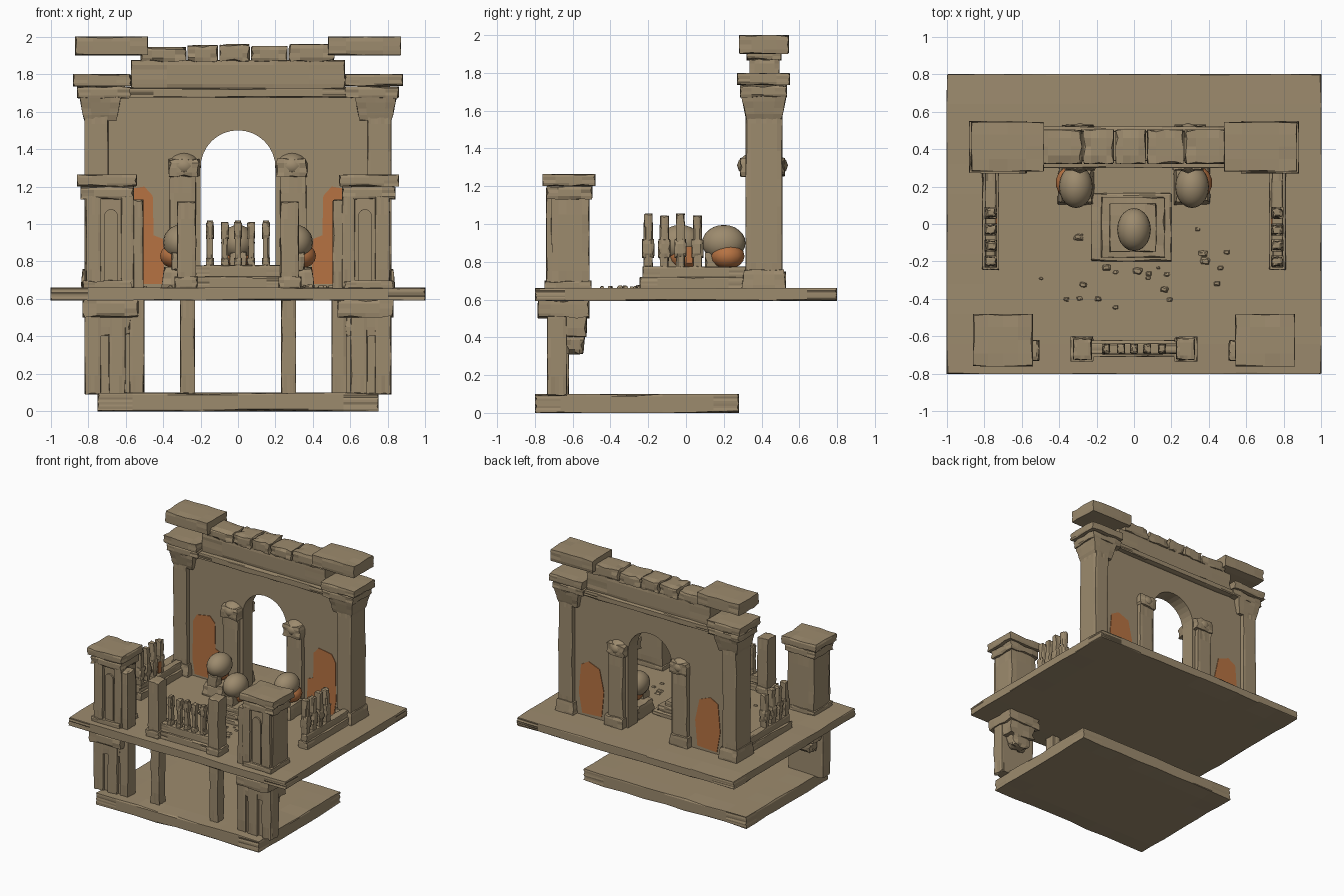
import bpy, bmesh, math, random
from mathutils import Vector, Matrix

random.seed(7)

def material(name, rgb):
    m = bpy.data.materials.new(name)
    m.diffuse_color = (*rgb, 1)
    return m

STONE = material("weathered_stone", (0.335, 0.257, 0.155))
RUST = material("rust_orange", (0.47, 0.17, 0.055))

def finish(bm, name, mat):
    bmesh.ops.recalc_face_normals(bm, faces=bm.faces)
    me = bpy.data.meshes.new(name)
    bm.to_mesh(me)
    bm.free()
    me.materials.append(mat)
    ob = bpy.data.objects.new(name, me)
    bpy.context.collection.objects.link(ob)
    return ob

def block(name, x, y, z, chip=0.008, cuts=3, flare=(1, 1), mat=STONE):
    """Stone block between ranges, edges chipped inward, flare = bottom/top widening."""
    bm = bmesh.new()
    bmesh.ops.create_cube(bm, size=1)
    if cuts:
        bmesh.ops.subdivide_edges(bm, edges=bm.edges[:], cuts=cuts, use_grid_fill=True)
    c = Vector([(a[0] + a[1]) / 2 for a in (x, y, z)])
    s = Vector([abs(a[1] - a[0]) for a in (x, y, z)])
    for v in bm.verts:
        on = [abs(abs(k) - 0.5) < 1e-4 for k in v.co]
        f = flare[0] + (flare[1] - flare[0]) * (v.co.z + 0.5)
        p = Vector((v.co.x * s.x * f, v.co.y * s.y * f, v.co.z * s.z))
        if sum(on) >= 2:
            for i in range(3):
                if on[i]:
                    amt = random.random() ** 2 * min(chip, s[i] * 0.2)
                    p[i] -= math.copysign(amt, p[i])
        v.co = p + c
    return finish(bm, name, mat)

def ball(name, c, r, mat=STONE, seg=20, rings=12):
    bm = bmesh.new()
    bmesh.ops.create_uvsphere(bm, u_segments=seg, v_segments=rings, radius=1,
                              matrix=Matrix.Translation(c) @ Matrix.Diagonal((*r, 1)))
    ob = finish(bm, name, mat)
    ob.data.polygons.foreach_set("use_smooth", [True] * len(ob.data.polygons))
    return ob

def plate(name, pts, y0, y1, mat):
    """Extrude an x-z outline from y0 to y1."""
    bm = bmesh.new()
    f = bm.faces.new([bm.verts.new((px, y0, pz)) for px, pz in pts])
    g = bmesh.ops.extrude_face_region(bm, geom=[f])["geom"]
    for v in g:
        if isinstance(v, bmesh.types.BMVert):
            v.co.y = y1
    return finish(bm, name, mat)

def mx(s, a, b):
    return tuple(sorted((s * a, s * b)))

# Slabs
block("base_slab", (-0.75, 0.75), (-0.8, 0.28), (0, 0.1), 0.01, 7)
block("terrace_slab", (-1, 1), (-0.8, 0.8), (0.592, 0.662), 0.009, 9)

# Back wall with arched opening
arc = [(-0.2 * math.cos(math.pi * i / 16), 1.3 + 0.2 * math.sin(math.pi * i / 16)) for i in range(17)]
plate("arched_wall", [(-0.74, 0.65), (-0.2, 0.65)] + arc + [(0.2, 0.65), (0.74, 0.65), (0.74, 1.7), (-0.74, 1.7)],
      0.35, 0.475, STONE)
# Entablature and broken parapet blocks
block("cornice", (-0.6, 0.6), (0.3, 0.52), (1.675, 1.725), 0.012, 7)
block("frieze", (-0.57, 0.57), (0.335, 0.495), (1.72, 1.875), 0.008, 5)
xs = [-0.52, -0.27, -0.1, 0.07, 0.27, 0.52]
for a, b in zip(xs, xs[1:]):
    block("parapet_block", (a, b - 0.006), (0.32, 0.505), (1.865, 1.945 + random.random() * 0.02), 0.015)

for s in (-1, 1):
    # Back corner columns
    block("back_column", mx(s, 0.69, 0.82), (0.315, 0.51), (0.65, 1.68), 0.008, 6)
    block("back_column_foot", mx(s, 0.67, 0.835), (0.30, 0.525), (0.65, 0.76), 0.008, 3, (1.06, 0.94))
    block("back_capital_flare", mx(s, 0.64, 0.83), (0.31, 0.515), (1.55, 1.68), 0.008, 3, (0.92, 1.18))
    block("back_capital_lower", mx(s, 0.57, 0.86), (0.285, 0.535), (1.67, 1.735), 0.012)
    block("back_capital_upper", mx(s, 0.57, 0.88), (0.27, 0.55), (1.735, 1.80), 0.01)
    block("top_block", mx(s, 0.48, 0.87), (0.28, 0.545), (1.9, 2.0), 0.008)
    # Arch side columns with rounded capitals
    block("arch_column", mx(s, 0.225, 0.365), (0.315, 0.51), (0.65, 1.27), 0.008, 5)
    block("arch_column_foot", mx(s, 0.215, 0.385), (0.30, 0.53), (0.65, 0.75), 0.01)
    ball("arch_capital", (s * 0.288, 0.405, 1.31), (0.092, 0.135, 0.075), STONE, 12, 8)
    block("arch_capital_block", mx(s, 0.205, 0.37), (0.285, 0.525), (1.25, 1.35), 0.014)
    # Rust patches on both wall faces
    patch = [(0.39, 0.68), (0.64, 0.68), (0.66, 0.8), (0.655, 1.12), (0.62, 1.18), (0.5, 1.2),
             (0.455, 1.15), (0.45, 0.94), (0.4, 0.92)]
    plate("front_rust_patch", [(s * a, b) for a, b in patch], 0.345, 0.351, RUST)
    back = [(0.44, 0.69), (0.62, 0.68), (0.65, 0.85), (0.63, 1.08), (0.56, 1.12), (0.46, 1.08), (0.42, 0.9)]
    plate("back_rust_patch", [(s * a, b) for a, b in back], 0.474, 0.48, RUST)

    # Front pillars with recessed niche panels
    block("front_pillar", mx(s, 0.575, 0.82), (-0.715, -0.51), (0.65, 1.15), 0.008, 4)
    block("front_pillar_foot", mx(s, 0.565, 0.83), (-0.75, -0.5), (0.65, 0.70), 0.01)
    for a, b in ((0.555, 0.625), (0.73, 0.81)):
        block("pillar_frame_strip", mx(s, a, b), (-0.74, -0.69), (0.66, 1.15), 0.007, 4)
    niche = [(0.64, 0.69), (0.715, 0.69), (0.715, 1.04)] + \
            [(0.6775 + 0.0375 * math.cos(t * math.pi / 6), 1.04 + 0.04 * math.sin(t * math.pi / 6)) for t in range(1, 6)] + \
            [(0.64, 1.04)]
    plate("niche_panel", [(s * a, b) for a, b in niche], -0.728, -0.71, STONE)
    block("pillar_side_strip", mx(s, 0.505, 0.58), (-0.73, -0.62), (0.65, 1.13), 0.01, 4)
    block("pillar_cap_lower", mx(s, 0.555, 0.84), (-0.74, -0.495), (1.13, 1.2), 0.014)
    block("pillar_cap_upper", mx(s, 0.54, 0.86), (-0.76, -0.48), (1.2, 1.265), 0.01)

    # Supports below the terrace
    block("lower_pier_outer", mx(s, 0.73, 0.82), (-0.735, -0.63), (0.09, 0.6), 0.01, 4)
    block("lower_pier_middle", mx(s, 0.6, 0.69), (-0.735, -0.63), (0.09, 0.6), 0.008, 4)
    block("lower_pier_inner", mx(s, 0.5, 0.58), (-0.73, -0.63), (0.09, 0.6), 0.008, 4)
    block("lower_pier_panel", mx(s, 0.52, 0.80), (-0.71, -0.63), (0.09, 0.6), 0, 0)
    block("corbel", mx(s, 0.57, 0.81), (-0.73, -0.525), (0.4, 0.6), 0.02)
    block("corbel_scroll", mx(s, 0.6, 0.78), (-0.64, -0.535), (0.31, 0.41), 0.02, 3, (0.85, 1))
    block("corbel_cap", mx(s, 0.53, 0.83), (-0.785, -0.51), (0.5, 0.6), 0.014)
    block("inner_support", mx(s, 0.23, 0.31), (-0.71, -0.62), (0.09, 0.6), 0.008, 4)

    # Front balcony posts
    block("balcony_post", mx(s, 0.225, 0.325), (-0.725, -0.61), (0.65, 1.12), 0.008, 4)
    block("balcony_post_foot", mx(s, 0.215, 0.34), (-0.735, -0.6), (0.65, 0.72), 0.01)

    # Side railings, balusters broken at the top
    block("side_rail_base", mx(s, 0.72, 0.81), (-0.245, 0.32), (0.65, 0.72), 0.01, 5)
    block("side_rail_plinth", mx(s, 0.735, 0.795), (-0.23, 0.32), (0.71, 0.775), 0.008, 5)
    for i, y in enumerate((-0.2, -0.115, -0.03, 0.06)):
        block("side_baluster", mx(s, 0.738, 0.792), (y - 0.024, y + 0.024), (0.77, 1.055 - 0.01 * (i % 2)), 0.012)
        block("side_baluster_swell", mx(s, 0.732, 0.798), (y - 0.032, y + 0.032), (0.82, 0.92), 0.012)
    block("rail_rust", mx(s, 0.73, 0.74), (0.0, 0.035), (0.79, 0.88), 0, 0, mat=RUST)

# Front railing
block("front_rail_base", (-0.23, 0.23), (-0.71, -0.62), (0.65, 0.72), 0.01, 5)
block("front_rail_plinth", (-0.23, 0.23), (-0.695, -0.635), (0.71, 0.78), 0.008, 5)
for i, x in enumerate((-0.15, -0.07, 0.0, 0.07, 0.15)):
    block("front_baluster", (x - 0.017, x + 0.017), (-0.685, -0.645), (0.775, 1.02 - 0.012 * (i % 2)), 0.008)
    block("front_baluster_swell", (x - 0.021, x + 0.021), (-0.69, -0.64), (0.92, 1.01), 0.01)
    block("front_baluster_foot", (x - 0.021, x + 0.021), (-0.69, -0.64), (0.775, 0.82), 0.01)

# Central dais
block("dais_step", (-0.23, 0.2), (-0.2, 0.165), (0.65, 0.70), 0.014, 4)
block("dais_upper", (-0.175, 0.165), (-0.18, 0.145), (0.69, 0.735), 0.012, 4)
block("dais_top", (-0.13, 0.12), (-0.15, 0.11), (0.73, 0.775), 0.01)

# Domed heads with rust-coloured lower parts
for x, y in ((-0.31, 0.2), (0.31, 0.2), (0, -0.03)):
    out = math.copysign(0.025, x) if x else 0
    ball("dome", (x, y, 0.9), (0.09, 0.115, 0.095))
    ball("dome_rust", (x + out, y + 0.02, 0.83), (0.083, 0.09, 0.068), RUST, 14, 8)
    block("dome_jaw", (x - 0.045, x + 0.045), (y - 0.1, y - 0.02), (0.75, 0.85), 0.012)
    if x:
        block("dome_plinth", (x - 0.1, x + 0.1), (y - 0.1, y + 0.12), (0.65, 0.77), 0.014, 3, (1.0, 0.85))

# Rubble on the terrace floor
for _ in range(26):
    x, y, r = random.uniform(-0.5, 0.5), random.uniform(-0.45, 0.0), random.uniform(0.012, 0.03)
    if abs(x) < 0.24 and y > -0.23:
        continue
    block("rubble", (x - r, x + r), (y - r * 0.7, y + r * 0.7), (0.655, 0.662 + r * 0.5), 0.01, 1, (1, 0.6))
